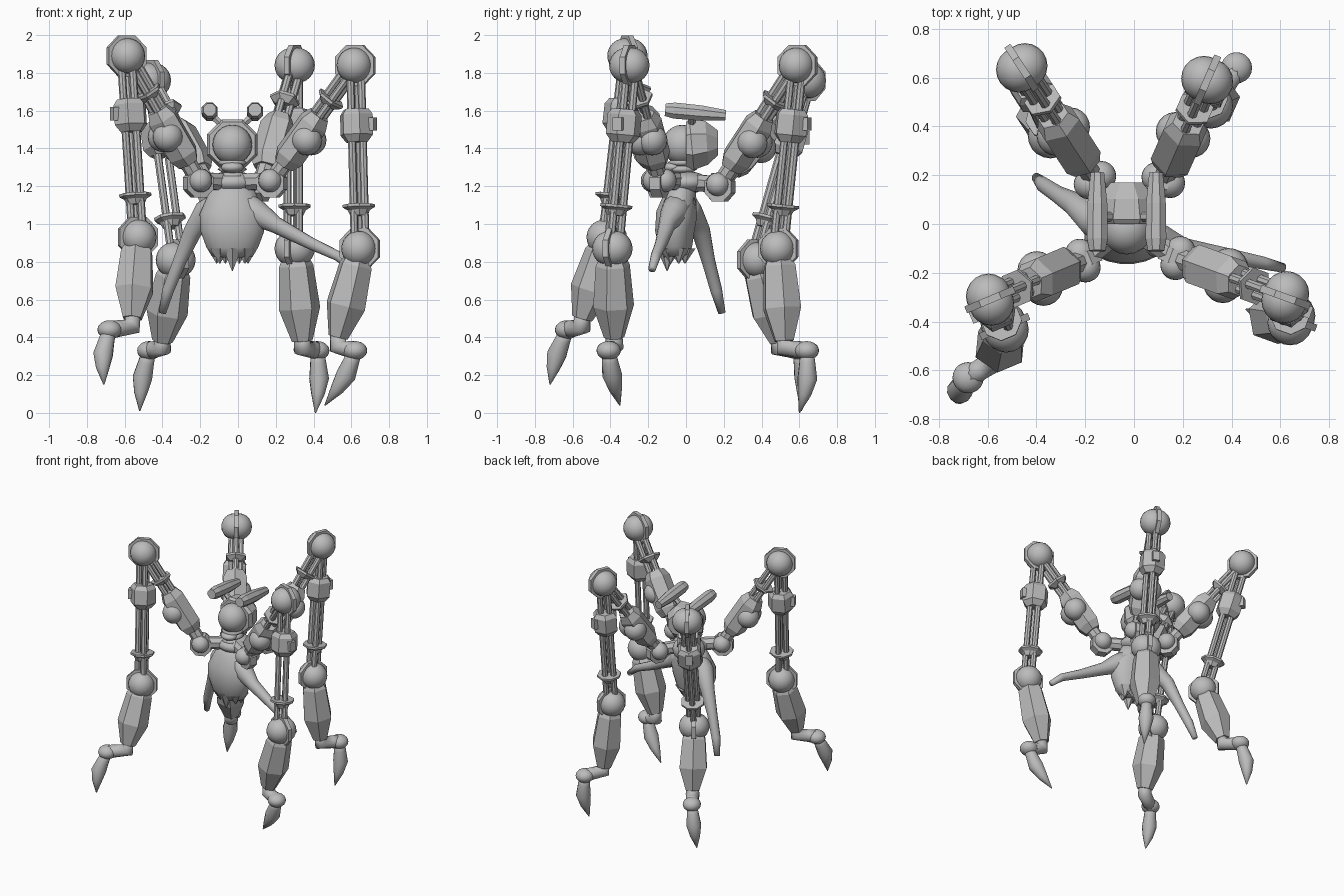
import bpy, bmesh, math
from mathutils import Vector, Matrix

if "Cube" in bpy.data.objects:
    bpy.data.objects.remove(bpy.data.objects["Cube"], do_unlink=True)

grey = bpy.data.materials.new("plain_grey")
grey.use_nodes = True
COLOUR = (0.5, 0.5, 0.5, 1)
grey.diffuse_color = COLOUR
grey.node_tree.nodes["Principled BSDF"].inputs["Base Color"].default_value = COLOUR
UP = Vector((0, 0, 1))
SIDE = Vector((1, 0, 0))


def finish(name, bm, smooth):
    bmesh.ops.recalc_face_normals(bm, faces=bm.faces)
    for f in bm.faces:
        f.smooth = smooth
    me = bpy.data.meshes.new(name)
    bm.to_mesh(me)
    bm.free()
    me.materials.append(grey)
    ob = bpy.data.objects.new(name, me)
    bpy.context.collection.objects.link(ob)


def loft(name, path, radii, sides=6, ref=SIDE, smooth=False):
    """Skin elliptical rings along a path; a radius is a number or (along ref, across)."""
    path = [Vector(p) for p in path]
    bm = bmesh.new()
    rings = []
    for i, p in enumerate(path):
        t = (path[min(i + 1, len(path) - 1)] - path[max(i - 1, 0)]).normalized()
        u = (ref - t * ref.dot(t)).normalized()
        v = t.cross(u)
        r = radii[i]
        ru, rv = r if isinstance(r, tuple) else (r, r)
        ring = []
        for k in range(sides):
            a = (k + 0.5) * math.tau / sides
            ring.append(bm.verts.new(p + u * ru * math.cos(a) + v * rv * math.sin(a)))
        rings.append(ring)
    for a, b in zip(rings, rings[1:]):
        for k in range(sides):
            j = (k + 1) % sides
            bm.faces.new((a[k], a[j], b[j], b[k]))
    bm.faces.new(rings[0])
    bm.faces.new(rings[-1])
    finish(name, bm, smooth)


def ball(name, centre, size):
    bm = bmesh.new()
    s = size if isinstance(size, tuple) else (size,) * 3
    m = Matrix.Translation(centre) @ Matrix.Diagonal((*s, 1))
    bmesh.ops.create_uvsphere(bm, u_segments=20, v_segments=12, radius=1, matrix=m)
    finish(name, bm, True)


def disc(name, c, normal, radius, half):
    loft(name, [c - normal * half, c + normal * half], [radius] * 2, 8, UP)


def along(a, b, fracs):
    return [a.lerp(b, f) for f in fracs]


def rods(name, a, b, n):
    v = (b - a).normalized().cross(n)
    for i, (p, q) in enumerate(((-1, 0.5), (1, 0.5), (0, -1))):
        off = n * p * 0.033 + v * q * 0.033
        loft(f"{name}_{i}", [a + off, b + off], [0.021] * 2, 8, n)


def leg(tag, *points):
    hip, knee, ankle, shin_end, knuckle, tip = map(Vector, points)
    out = Vector((knee.x - hip.x, knee.y - hip.y, 0)).normalized()
    n = out.cross(UP)

    # Hip joint and link to the hub
    loft(tag + "_hip_link", [(-0.03, 0, 1.22), hip], [0.05, 0.045], 8, UP)
    for s in (-1, 1):
        ball(f"{tag}_hip_ball_{s}", hip + n * s * 0.03, 0.062)
    disc(tag + "_hip_disc", hip - UP * 0.015, n, 0.082, 0.03)

    # Upper arm: stub, faceted block, axle balls, rods and flange
    loft(tag + "_upper_stub", along(hip, knee, (0, 0.25)), [0.045] * 2, 8, n)
    loft(tag + "_upper_block", along(hip, knee, (0.14, 0.21, 0.5, 0.57)),
         [(0.07, 0.06), (0.095, 0.085), (0.095, 0.085), (0.068, 0.06)], 6, n)
    for s in (-1, 1):
        ball(f"{tag}_upper_ball_{s}", hip.lerp(knee, 0.35) + out * 0.045 + n * s * 0.035, 0.08)
    rods(tag + "_upper_rod", hip.lerp(knee, 0.5), knee, n)
    loft(tag + "_upper_flange", along(hip, knee, (0.66, 0.7, 0.72)),
         [0.045, 0.08, 0.08], 6, n)

    # Knee and ankle joints: twin domes with a thin faceted disc between
    for part, c in (("knee", knee), ("ankle", ankle)):
        for s in (-1, 1):
            ball(f"{tag}_{part}_dome_{s}", c + n * s * 0.015, 0.093)
        disc(f"{tag}_{part}_disc", c, n, 0.117, 0.015)

    # Long lower strut with sleeve, tab and flange
    rods(tag + "_lower_rod", knee, ankle, n)
    loft(tag + "_sleeve", along(knee, ankle, (0.24, 0.27, 0.38, 0.42)),
         [0.07, 0.092, 0.092, 0.06], 6, n)
    mid = knee.lerp(ankle, 0.32)
    loft(tag + "_sleeve_tab", [mid, mid + out * 0.105], [(0.035, 0.05)] * 2, 4, n)
    loft(tag + "_lower_flange", along(knee, ankle, (0.76, 0.775, 0.79, 0.82)),
         [0.085, 0.085, 0.06, 0.045], 8, n)

    # Faceted shin
    top = ankle.lerp(shin_end, 0.12)
    loft(tag + "_shin", along(top, shin_end, (0, 0.08, 0.6, 1)),
         [0.075, 0.092, 0.11, 0.055], 6, n)

    # Foot: bent neck, knuckle and hooked claw
    bend = Vector((knuckle.x - shin_end.x, knuckle.y - shin_end.y, 0)).normalized()
    low = Vector((shin_end.x, shin_end.y, knuckle.z)).lerp(shin_end, 0.3)
    loft(tag + "_foot_neck", [shin_end + UP * 0.03, low, low.lerp(knuckle, 0.6), knuckle],
         [0.042, 0.05, 0.045, 0.05], 12, n, True)
    ball(tag + "_knuckle", knuckle, (0.064, 0.064, 0.05))
    claw = along(knuckle, tip, (0, 0.2, 0.45, 0.7, 1))
    for i, push in enumerate((0, 0.012, 0.025, 0.018)):
        claw[i] += bend * push
    loft(tag + "_claw", claw, [0.036, 0.043, 0.053, 0.036, 0.003], 12, n, True)


# Four legs
leg("front_right", (-0.21, -0.15, 1.23), (-0.59, -0.31, 1.89), (-0.53, -0.42, 0.93),
    (-0.56, -0.55, 0.5), (-0.68, -0.63, 0.44), (-0.71, -0.72, 0.15))
leg("front_left", (0.18, -0.14, 1.23), (0.62, -0.3, 1.84), (0.645, -0.39, 0.87),
    (0.53, -0.38, 0.4), (0.62, -0.41, 0.33), (0.46, -0.35, 0.04))
leg("back_right", (-0.16, 0.18, 1.21), (-0.46, 0.64, 1.76), (-0.33, 0.37, 0.81),
    (-0.4, 0.49, 0.38), (-0.47, 0.6, 0.33), (-0.52, 0.61, 0.01))
leg("back_left", (0.12, 0.18, 1.21), (0.3, 0.59, 1.84), (0.3, 0.49, 0.87),
    (0.34, 0.52, 0.38), (0.42, 0.64, 0.33), (0.41, 0.6, 0))

# Hub and ribbed neck
CX = -0.03
ball("hub", (CX, 0, 1.22), (0.13, 0.12, 0.06))
for i in range(3):
    z = 1.255 + i * 0.035
    loft(f"neck_ring_{i}", [(CX, -0.02, z - 0.018), (CX, -0.02, z), (CX, -0.02, z + 0.018)],
         [0.055, 0.08, 0.055], 16, SIDE, True)

# Head, faceted hood and jaw
ball("head", (CX, -0.02, 1.42), 0.105)
loft("hood", [(CX, 0, 1.42), (CX, 0.03, 1.42), (CX, 0.11, 1.43), (CX, 0.17, 1.43)],
     [0.13, 0.145, 0.125, 0.07], 8)
ball("jaw", (CX, -0.07, 1.3), (0.06, 0.05, 0.03))

# Pair of long pods above the head
for name, s in (("right", -1), ("left", 1)):
    x = CX + s * 0.12
    front, back = Vector((x, -0.11, 1.605)), Vector((x, 0.21, 1.575))
    loft(name + "_pod", along(front, back, (0, 0.15, 0.6, 1)),
         [0.036, 0.046, 0.044, 0.03], 8)
    loft(name + "_pod_stem", [(CX + s * 0.05, 0.03, 1.52), (x, 0.03, 1.585)],
         [0.02] * 2, 6, UP)

# Draped torso with ragged hem
loft("torso", [(CX, -0.01, 1.22), (CX, -0.03, 1.14), (CX, -0.05, 1.05), (CX, -0.06, 0.96),
               (CX, -0.055, 0.88), (CX, -0.05, 0.83)],
     [(0.1, 0.06), (0.135, 0.09), (0.175, 0.11), (0.17, 0.105), (0.14, 0.09), (0.11, 0.07)],
     20, SIDE, True)
for i in range(7):
    a = i * math.tau / 7 - math.pi / 2
    c = Vector((CX + 0.085 * math.cos(a), -0.05 + 0.05 * math.sin(a), 0.87))
    end = c + Vector((0, 0, -0.12 if i == 0 else -0.08))
    loft(f"hem_point_{i}", [c, end], [0.055, 0.002], 6)

# Tapering arms
loft("left_arm", [(0, -0.03, 1.11), (0.11, -0.07, 1.05), (0.2, -0.1, 0.995),
                  (0.38, -0.13, 0.9), (0.53, -0.16, 0.83), (0.61, -0.18, 0.76)],
     [0.09, 0.068, 0.045, 0.033, 0.027, 0.02], 12, UP, True)
loft("right_arm", [(-0.05, -0.03, 1.11), (-0.17, 0.02, 1.06), (-0.24, 0.08, 0.96),
                   (-0.31, 0.12, 0.8), (-0.37, 0.16, 0.65), (-0.4, 0.19, 0.53)],
     [0.09, 0.07, 0.05, 0.036, 0.032, 0.02], 12, Vector((0, 1, 0)), True)
